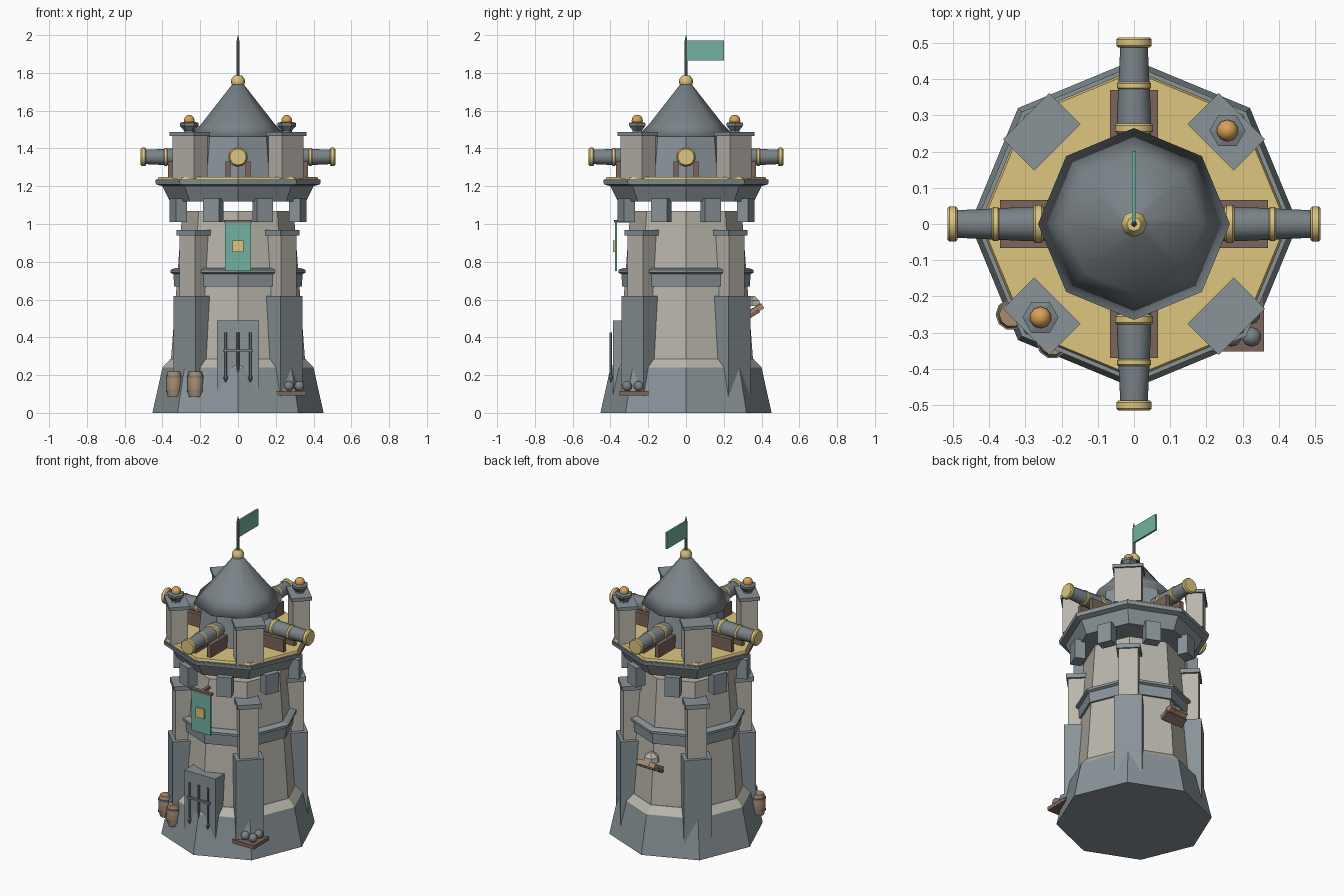
import bpy, bmesh, math
from mathutils import Matrix

if "Cube" in bpy.data.objects:
    bpy.data.objects.remove(bpy.data.objects["Cube"], do_unlink=True)


def material(name, r, g, b):
    m = bpy.data.materials.new(name)
    m.use_nodes = True
    col = [(c / 255) ** 2.2 for c in (r, g, b)] + [1]
    m.diffuse_color = col
    m.node_tree.nodes["Principled BSDF"].inputs["Base Color"].default_value = col
    return m


STONE = material("pale stone", 184, 180, 170)
SLATE = material("blue grey stone", 136, 146, 151)
IRON = material("iron grey", 122, 130, 135)
GOLD = material("gold", 220, 197, 126)
TEAL = material("teal cloth", 114, 175, 160)
BROWN = material("dark wood", 124, 101, 90)
WOOD = material("light wood", 168, 139, 110)
ORANGE = material("orange glow", 217, 158, 88)


def finish(name, bm, mat, loc, rot, smooth):
    bmesh.ops.recalc_face_normals(bm, faces=bm.faces)
    mesh = bpy.data.meshes.new(name)
    bm.to_mesh(mesh)
    bm.free()
    mesh.materials.append(mat)
    ob = bpy.data.objects.new(name, mesh)
    bpy.context.collection.objects.link(ob)
    ob.location, ob.rotation_euler = loc, rot
    if smooth:
        bpy.ops.object.select_all(action="DESELECT")
        ob.select_set(True)
        bpy.context.view_layer.objects.active = ob
        bpy.ops.object.shade_smooth_by_angle(angle=math.radians(smooth))
    return ob


def lathe(name, profile, mat, sides=8, loc=(0, 0, 0), rot=(0, 0, 0), smooth=0):
    """Capped solid turned round z from (radius, height) pairs."""
    bm = bmesh.new()
    rings = []
    for r, z in profile:
        steps = [2 * math.pi * i / sides for i in range(sides)]
        rings.append([bm.verts.new((r * math.cos(a), r * math.sin(a), z)) for a in steps])
    for low, high in zip(rings, rings[1:]):
        for i in range(sides):
            j = (i + 1) % sides
            bm.faces.new((low[i], low[j], high[j], high[i]))
    bm.faces.new(rings[0][::-1])
    bm.faces.new(rings[-1])
    return finish(name, bm, mat, loc, rot, smooth)


def box(name, size, loc, mat, rot=(0, 0, 0)):
    bm = bmesh.new()
    bmesh.ops.create_cube(bm, size=1, matrix=Matrix.Diagonal((*size, 1)))
    return finish(name, bm, mat, loc, rot, 0)


def block(name, radius, angle, depth, width, z0, z1, mat):
    """Box standing at a radius and facing outwards."""
    at = (radius * math.cos(angle), radius * math.sin(angle), (z0 + z1) / 2)
    return box(name, (depth, width, z1 - z0), at, mat, (0, 0, angle))


def ball(name, radius, loc, mat):
    bm = bmesh.new()
    bmesh.ops.create_uvsphere(bm, u_segments=10, v_segments=6, radius=radius)
    return finish(name, bm, mat, loc, (0, 0, 0), 60)


# Tower shell
lathe("plinth", [(.453, 0), (.4, .24)], SLATE)
lathe("plinth_lip", [(.4, .24), (.358, .285)], STONE)
lathe("tower_body", [(.355, .28), (.295, 1.07)], STONE)
lathe("waist_band", [(.338, .67), (.342, .735), (.358, .742), (.358, .757), (.33, .768)], SLATE)
lathe("gallery", [(.36, 1.12), (.4, 1.2), (.435, 1.21), (.438, 1.232)], SLATE)
lathe("gallery_floor", [(.428, 1.23), (.42, 1.25)], GOLD)
lathe("gallery_rim", [(.436, 1.23), (.436, 1.236)], SLATE)

# Roof and flag
lathe("drum", [(.235, 1.24), (.21, 1.48)], SLATE)
lathe("roof", [(.265, 1.46), (.19, 1.535), (.03, 1.74)], IRON, smooth=180)
lathe("roof_finial", [(.025, 1.725), (.036, 1.745), (.036, 1.765), (.02, 1.787)], GOLD, smooth=50)
lathe("flag_pole", [(.008, 1.78), (.008, 1.965), (.001, 2)], IRON)
box("flag", (.012, .2, .105), (0, .1, 1.918), TEAL)

# Corner buttresses and gallery piers
for i in range(4):
    a = math.radians(45 + 90 * i)
    block("lower_buttress", .335, a, .13, .165, .04, .62, SLATE)
    block("upper_buttress", .325, a, .11, .115, .6, .95, STONE)
    block("buttress_cap", .325, a, .13, .14, .94, .968, SLATE)
    block("gallery_pier", .36, a, .1, .16, 1.24, 1.47, STONE)
    block("pier_cap", .36, a, .122, .18, 1.465, 1.486, SLATE)
    if i % 2 == 0:
        at = (.365 * math.cos(a), .365 * math.sin(a), 0)
        lathe("lamp_cup", [(.03, 1.48), (.028, 1.495), (.05, 1.52), (.05, 1.535), (.03, 1.54)], IRON, 6, at)
        ball("lamp_globe", .03, (at[0], at[1], 1.548), ORANGE)

# Corbels under the gallery
for i in range(8):
    block("corbel", .342, math.radians(22.5 + 45 * i), .065, .09, 1.01, 1.135, SLATE)

# Cannons on the four sides
for i in range(4):
    a = i * math.pi / 2
    aim = dict(sides=12, loc=(0, 0, 1.355), rot=(0, math.pi / 2, a), smooth=40)
    lathe("cannon_barrel", [(.048, .2), (.047, .3), (.038, .49), (.036, .513)], IRON, **aim)
    for start, length, r in ((.25, .028, .053), (.37, .024, .047), (.487, .028, .049)):
        lathe("cannon_band", [(r - .006, start), (r, start + .006), (r, start + length - .006),
                              (r - .006, start + length)], GOLD, **aim)
    for side in (-1, 1):
        x, y = .28, side * .053
        at = (x * math.cos(a) - y * math.sin(a), x * math.sin(a) + y * math.cos(a), 1.288)
        box("cannon_carriage", (.18, .026, .085), at, BROWN, (0, 0, a))

# Gate with iron bars
box("gate_slab", (.22, .1, .44), (0, -.336, .27), SLATE)
for x in (-.065, 0, .065):
    lathe("gate_bar", [(.001, .16), (.012, .185), (.007, .2), (.007, .425)], IRON, 6, (x, -.398, 0))
box("gate_crossbar", (.16, .012, .012), (0, -.398, .33), IRON)

# Hanging banner
box("banner", (.135, .01, .265), (0, -.37, .885), TEAL)
box("banner_rod", (.15, .025, .014), (0, -.368, 1.015), BROWN)
box("banner_hanger", (.02, .08, .012), (0, -.33, 1.015), BROWN)
box("banner_emblem", (.06, .014, .06), (0, -.379, .883), GOLD)

# Barrels beside the gate
for x, y in ((-.338, -.25), (-.225, -.328)):
    lathe("barrel", [(.034, .085), (.043, .125), (.043, .18), (.034, .22)], WOOD, 10, (x, y, 0), smooth=40)
    for z in (.11, .185):
        lathe("barrel_hoop", [(.044, z), (.044, z + .012)], IRON, 10, (x, y, 0), smooth=40)

# Shot tray
box("shot_tray", (.155, .155, .024), (.282, -.275, .104), BROWN)
for x, y in ((.27, -.312), (.322, -.25), (.325, -.312)):
    ball("cannon_shot", .027, (x, y, .142), IRON)

# Broken ledge on the back
for i in range(3):
    box("ledge_plank", (.042, .085, .03), (-.046 + .046 * i, .368, .545), WOOD,
        (math.radians(32), 0, math.radians(6 * (i - 1))))
box("ledge_board", (.15, .06, .018), (0, .362, .525), BROWN, (math.radians(32), 0, 0))
lathe("ledge_rubble", [(.05, 0), (.045, .03), (.015, .055)], STONE, 6, (0, .35, .565))
